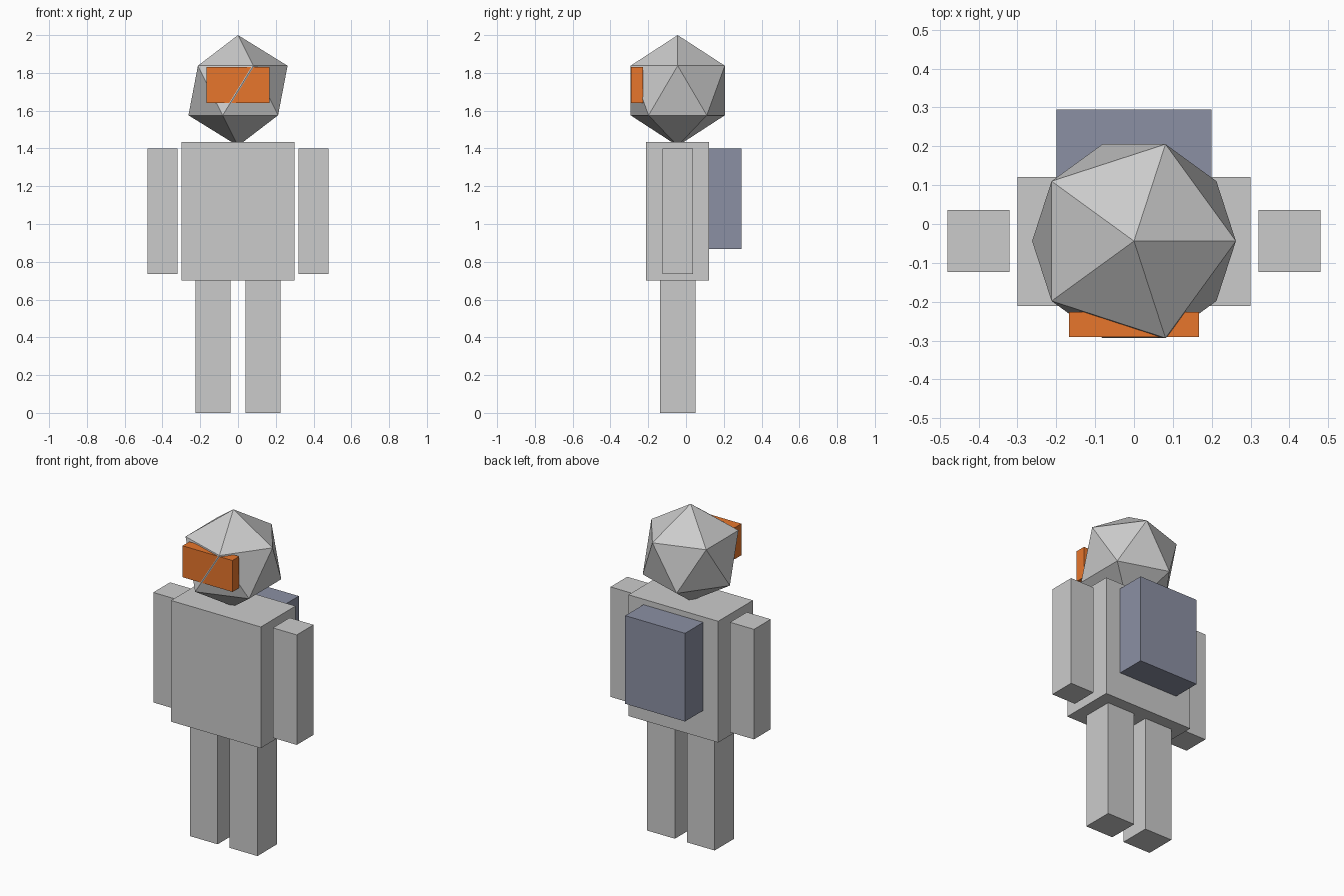
import bpy

if "Cube" in bpy.data.objects:
    bpy.data.objects.remove(bpy.data.objects["Cube"])

BODY_Y = -0.044  # shared depth centre of head, torso and limbs


def material(name, rgb):
    mat = bpy.data.materials.new(name)
    mat.diffuse_color = (*rgb, 1.0)
    mat.use_nodes = True
    mat.node_tree.nodes["Principled BSDF"].inputs["Base Color"].default_value = mat.diffuse_color
    return mat


def box(name, x, y, z, mat=None):
    """Box spanning the given (min, max) ranges."""
    spans = (x, y, z)
    bpy.ops.mesh.primitive_cube_add(size=1, location=[(a + b) / 2 for a, b in spans])
    obj = bpy.context.object
    obj.name = name
    obj.scale = [b - a for a, b in spans]
    bpy.ops.object.transform_apply(location=False, rotation=False, scale=True)
    if mat:
        obj.data.materials.append(mat)
    return obj


orange = material("visor_orange", (0.80, 0.18, 0.025))
slate = material("pack_slate", (0.26, 0.28, 0.37))

# Torso
box("torso", (-0.30, 0.30), (-0.211, 0.121), (0.70, 1.433))

# Arms and legs, one pair per side
for side, s in (("left", 1), ("right", -1)):
    box(f"{side}_arm", sorted((s * 0.32, s * 0.48)),
        (BODY_Y - 0.08, BODY_Y + 0.08), (0.735, 1.40))
    box(f"{side}_leg", sorted((s * 0.04, s * 0.226)),
        (BODY_Y - 0.093, BODY_Y + 0.093), (0.0, 0.70))

# Faceted head, its lowest point sunk into the torso
bpy.ops.mesh.primitive_ico_sphere_add(subdivisions=1, radius=0.2933,
                                      location=(0, BODY_Y, 1.7067))
bpy.context.object.name = "head"

# Visor, just behind the foremost edge of the head
box("visor", (-0.167, 0.167), (-0.2915, -0.227), (1.64, 1.83), orange)

# Backpack
box("backpack", (-0.20, 0.20), (0.12, 0.295), (0.867, 1.40), slate)
